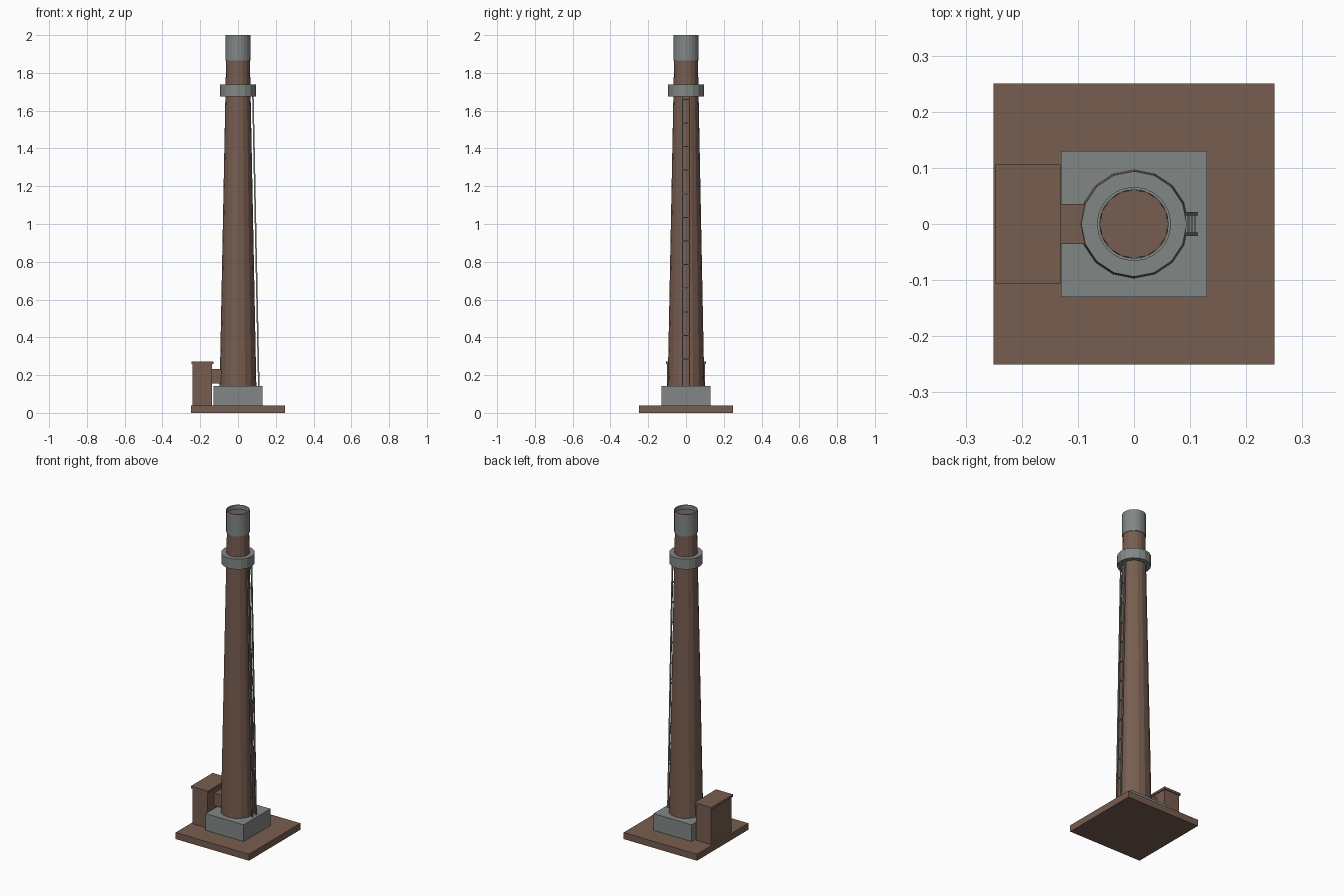
import bpy, bmesh, math
from mathutils import Vector

old = bpy.data.objects.get("Cube")
if old:
    bpy.data.objects.remove(old, do_unlink=True)


def material(name, rgb):
    m = bpy.data.materials.new(name)
    m.use_nodes = True
    m.diffuse_color = (*rgb, 1)
    m.node_tree.nodes["Principled BSDF"].inputs["Base Color"].default_value = (*rgb, 1)
    return m


BRICK = material("brown brick", (0.185, 0.11, 0.08))
CONCRETE = material("grey concrete", (0.222, 0.242, 0.232))


def finish(name, bm, mat):
    bmesh.ops.recalc_face_normals(bm, faces=bm.faces)
    mesh = bpy.data.meshes.new(name)
    bm.to_mesh(mesh)
    bm.free()
    mesh.materials.append(mat)
    ob = bpy.data.objects.new(name, mesh)
    bpy.context.collection.objects.link(ob)
    return ob


def box(name, lo, hi, mat):
    lo, hi = Vector(lo), Vector(hi)
    bm = bmesh.new()
    bmesh.ops.create_cube(bm, size=1)
    for v in bm.verts:
        v.co = (lo + hi) / 2 + v.co * (hi - lo)
    return finish(name, bm, mat)


def lathe(name, profile, sides, mat, closed=False):
    """Turn (radius, height) points round z; open profiles get end caps."""
    bm = bmesh.new()
    rings = []
    for r, z in profile:
        angles = [math.tau * i / sides for i in range(sides)]
        rings.append([bm.verts.new((r * math.cos(a), r * math.sin(a), z)) for a in angles])
    pairs = list(zip(rings, rings[1:]))
    if closed:
        pairs.append((rings[-1], rings[0]))
    else:
        bm.faces.new(rings[0])
        bm.faces.new(rings[-1])
    for a, b in pairs:
        for i in range(sides):
            j = (i + 1) % sides
            bm.faces.new((a[i], a[j], b[j], b[i]))
    return finish(name, bm, mat)


# Ground slab and plinth
box("ground_slab", (-0.25, -0.25, 0), (0.25, 0.25, 0.04), BRICK)
box("plinth", (-0.13, -0.13, 0.04), (0.13, 0.13, 0.143), CONCRETE)

# Tapered stack, balcony ring and hollow crown
lathe("chimney_shaft", [(0.097, 0.143), (0.061, 1.975)], 16, BRICK)
lathe("balcony_ring", [(0.06, 1.675), (0.094, 1.675), (0.094, 1.738), (0.06, 1.738)],
      16, CONCRETE, closed=True)
lathe("crown", [(0.06, 1.865), (0.066, 1.865), (0.066, 2.0), (0.061, 2.0)],
      24, CONCRETE, closed=True)

# Side hut with its roof, and the flue joining the stack
box("hut_walls", (-0.24, -0.1, 0.04), (-0.137, 0.1, 0.258), BRICK)
box("hut_roof", (-0.247, -0.106, 0.258), (-0.131, 0.106, 0.272), BRICK)
box("flue", (-0.14, -0.036, 0.155), (-0.07, 0.036, 0.232), BRICK)

# Leaning ladder
FOOT, HEAD = Vector((0.11, 0, 0.143)), Vector((0.079, 0, 1.68))


def ladder_rail(name, y):
    rail = box(name, (-0.004, y - 0.003, 0), (0.004, y + 0.003, HEAD.z - FOOT.z), CONCRETE)
    for v in rail.data.vertices:
        v.co += FOOT + Vector(((HEAD.x - FOOT.x) * v.co.z / (HEAD.z - FOOT.z), 0, 0))


ladder_rail("ladder_rail_front", -0.018)
ladder_rail("ladder_rail_back", 0.018)
for i in range(12):
    z = 0.285 + 0.125 * i
    x = FOOT.lerp(HEAD, (z - FOOT.z) / (HEAD.z - FOOT.z)).x
    box(f"ladder_rung_{i + 1}", (x - 0.003, -0.016, z - 0.003), (x + 0.003, 0.016, z + 0.003), CONCRETE)
